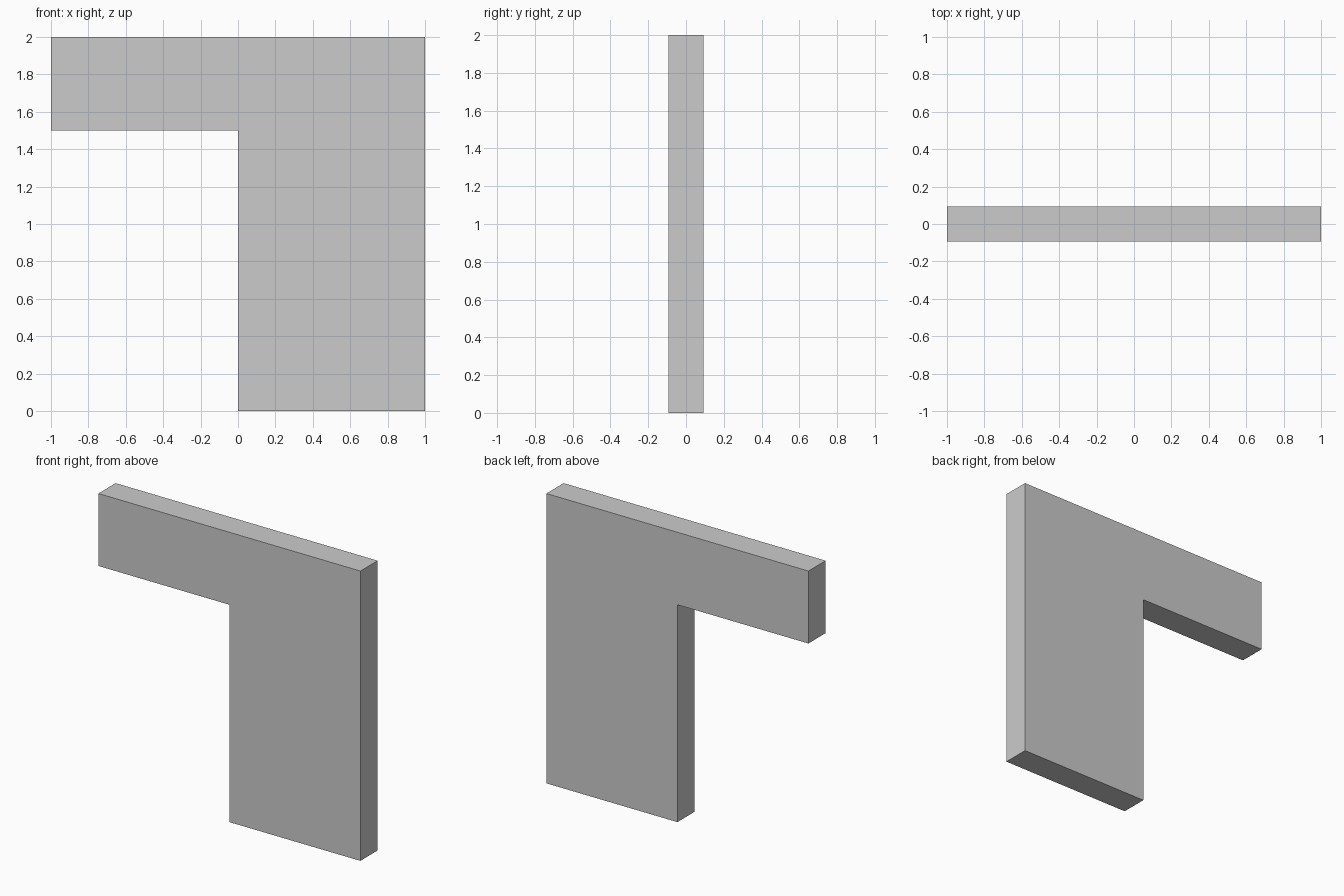
import bpy
import bmesh

if "Cube" in bpy.data.objects:
    bpy.data.objects.remove(bpy.data.objects["Cube"])

DEPTH = 0.1875

# Side profile (x, z): upright post with an arm reaching left at the top
profile = [(0, 0), (1, 0), (1, 2), (-1, 2), (-1, 1.5), (0, 1.5)]

# Extrude the profile from front to back
bm = bmesh.new()
front = bm.faces.new([bm.verts.new((x, -DEPTH / 2, z)) for x, z in profile])
result = bmesh.ops.extrude_face_region(bm, geom=[front], use_keep_orig=True)
back_verts = [v for v in result["geom"] if isinstance(v, bmesh.types.BMVert)]
bmesh.ops.translate(bm, verts=back_verts, vec=(0, DEPTH, 0))
bmesh.ops.recalc_face_normals(bm, faces=bm.faces)

# Flat-shaded bracket panel
mesh = bpy.data.meshes.new("bracket_panel")
bm.to_mesh(mesh)
bm.free()
panel = bpy.data.objects.new("bracket_panel", mesh)
bpy.context.collection.objects.link(panel)
